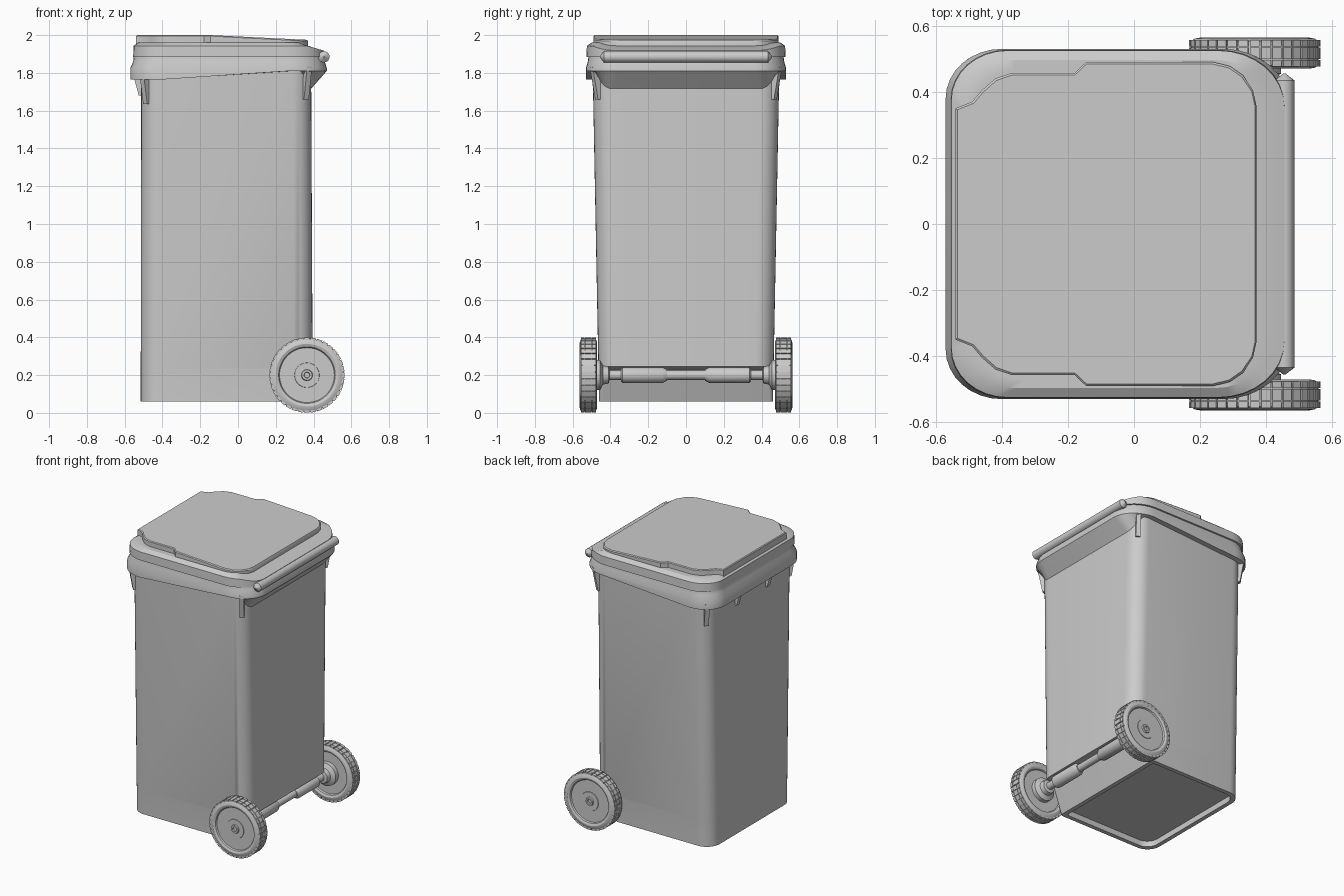
import bpy, bmesh, math
from mathutils import Vector, Matrix

if "Cube" in bpy.data.objects:
    bpy.data.objects.remove(bpy.data.objects["Cube"])


def finish(bm, name, angle=30):
    bmesh.ops.recalc_face_normals(bm, faces=bm.faces)
    me = bpy.data.meshes.new(name)
    bm.to_mesh(me)
    bm.free()
    ob = bpy.data.objects.new(name, me)
    bpy.context.collection.objects.link(ob)
    bpy.context.view_layer.objects.active = ob
    bpy.ops.object.select_all(action='DESELECT')
    ob.select_set(True)
    if angle:
        bpy.ops.object.shade_smooth_by_angle(angle=math.radians(angle))
    return ob


def outline(x0, x1, hy, front, back, z, k=8):
    """Rounded rectangle; front/back are (rx, ry) corner radii, z a number or f(x)."""
    pts = []
    for cx, cy, (rx, ry), a0 in ((x1, hy, back, 0), (x0, hy, front, 90),
                                 (x0, -hy, front, 180), (x1, -hy, back, 270)):
        ox = cx - math.copysign(rx, 1 if cx == x1 else -1)
        oy = cy - math.copysign(ry, cy)
        for i in range(k + 1):
            a = math.radians(a0 + 90 * i / k)
            x = ox + rx * math.cos(a)
            pts.append((x, oy + ry * math.sin(a), z(x) if callable(z) else z))
    return pts


def loft(name, rings, cap0=True, cap1=True, angle=30):
    bm = bmesh.new()
    rows = [[bm.verts.new(p) for p in r] for r in rings]
    n = len(rows[0])
    for a, b in zip(rows, rows[1:]):
        for i in range(n):
            j = (i + 1) % n
            bm.faces.new((a[i], a[j], b[j], b[i]))
    if cap0:
        bm.faces.new(rows[0])
    if cap1:
        bm.faces.new(rows[-1])
    return finish(bm, name, angle)


def lathe(name, prof, centre, n=40, extra=None, angle=30):
    """Turn (radius, y) points about a y-direction line through centre (x, z)."""
    bm = bmesh.new()
    rows = []
    for r, y in prof:
        rows.append([bm.verts.new((centre[0] + r * math.cos(math.tau * i / n), y,
                                   centre[1] + r * math.sin(math.tau * i / n))) for i in range(n)])
    for a, b in zip(rows, rows[1:]):
        for i in range(n):
            j = (i + 1) % n
            bm.faces.new((a[i], a[j], b[j], b[i]))
    bm.faces.new(rows[0])
    bm.faces.new(rows[-1])
    if extra:
        extra(bm)
    return finish(bm, name, angle)


def lerp(x, xa, za, xb, zb):
    t = min(1, max(0, (x - xa) / (xb - xa)))
    return za + (zb - za) * t


# body: recessed floor, cut-back lower rear for the axle, slightly flared sides
R = (0.10, 0.10)
loft("body", [
    outline(-0.485, 0.20, 0.43, (0.08, 0.08), (0.02, 0.02), 0.10),
    outline(-0.485, 0.20, 0.43, (0.08, 0.08), (0.02, 0.02), 0.06),
    outline(-0.515, 0.23, 0.46, R, (0.02, 0.02), 0.06),
    outline(-0.515, 0.30, 0.463, R, (0.04, 0.04), 0.23),
    outline(-0.515, 0.395, 0.464, R, R, 0.245),
    outline(-0.512, 0.387, 0.495, R, R, 1.86)])


# rim collar: lower edge steps up along the sides and slopes under the handle
def low(x):
    return lerp(x, -0.36, 1.765, -0.14, 1.81)


def low_in(x):
    return low(x) if x < 0.33 else lerp(x, 0.33, 1.81, 0.385, 1.715)


F, B = (0.17, 0.15), (0.20, 0.17)
loft("rim_collar", [
    outline(-0.505, 0.386, 0.49, R, R, low_in),
    outline(-0.57, 0.47, 0.53, F, B, low),
    outline(-0.57, 0.47, 0.53, F, B, 1.825),
    outline(-0.555, 0.46, 0.52, F, B, 1.86),
    outline(-0.552, 0.455, 0.517, F, B, 1.883)], cap0=False)


# lid: flanged base dropping towards the hinge, with a raised panel on top
def drop(z):
    return lambda x: z if x < 0.33 else min(z, 1.955 - (x - 0.33) * 0.3)


loft("lid_base", [
    outline(-0.555, 0.457, 0.527, F, B, 1.885),
    outline(-0.553, 0.455, 0.525, F, B, drop(1.943)),
    outline(-0.525, 0.44, 0.497, F, B, drop(1.962)),
    outline(-0.50, 0.375, 0.47, F, (0.13, 0.13), drop(1.962))])

half = [(-0.54, 0.35), (-0.49, 0.37), (-0.46, 0.405), (-0.42, 0.44), (-0.37, 0.457),
        (-0.18, 0.457), (-0.145, 0.49), (0.24, 0.49), (0.29, 0.478), (0.33, 0.45),
        (0.36, 0.405), (0.37, 0.36)]
panel = half + [(x, -y) for x, y in reversed(half)]
loft("lid_panel", [
    [(x, y, 1.94) for x, y in panel],
    [(x, y, lerp(x, -0.15, 1.995, 0.37, 1.968)) for x, y in panel],
    [(x * 0.99, y * 0.988, lerp(x, -0.15, 2.0, 0.37, 1.975)) for x, y in panel]])

# handle bar
lathe("handle", [(0.004, -0.455), (0.03, -0.435), (0.03, 0.435), (0.004, 0.455)],
      (0.455, 1.885), 16)


# gussets below the collar
def gusset(name, x, y, direction, top, bottom, reach):
    d = Vector(direction).normalized()
    s = Vector((-d.y, d.x)) * 0.015
    prof = [(-0.04, bottom), (0.012, bottom), (reach, top), (-0.04, top)]
    loft(name, [[(x + d.x * o + k * s.x, y + d.y * o + k * s.y, z) for o, z in prof]
                for k in (-1, 1)], angle=0)


for s, side in ((1, "left"), (-1, "right")):
    gusset("front_gusset_" + side, -0.513, s * 0.17, (-1, 0), 1.80, 1.68, 0.045)
    gusset("front_corner_gusset_" + side, -0.483, s * 0.463, (-1, s), 1.80, 1.635, 0.04)
    gusset("rear_corner_gusset_" + side, 0.356, s * 0.463, (0.6, s), 1.83, 1.66, 0.045)

# axle with two clamping sleeves
WC = (0.365, 0.2)
lathe("axle", [(0.025, -0.50), (0.025, 0.50)], WC, 16)
for s, side in ((1, "left"), (-1, "right")):
    lathe("axle_sleeve_" + side, [(0.03, s * 0.10), (0.042, s * 0.125),
                                  (0.042, s * 0.335), (0.03, s * 0.345)], WC, 16)


def wheel(s, side):
    def block(bm, a, r, y, size):
        m = (Matrix.Translation((WC[0], s * y, WC[1])) @ Matrix.Rotation(a, 4, 'Y')
             @ Matrix.Translation((r, 0, 0)) @ Matrix.Diagonal((*size, 1)))
        bmesh.ops.create_cube(bm, size=1, matrix=m)

    # tread blocks around the tyre
    def tread(bm):
        for i in range(36):
            for y, w in ((0.487, 0.02), (0.517, 0.034), (0.547, 0.02)):
                block(bm, math.tau * i / 36, 0.192, y, (0.014, w, 0.029))

    # spokes on the outer and inner face
    def spokes(bm):
        for i in range(8):
            block(bm, math.tau * (i + 0.5) / 8, 0.11, 0.517, (0.085, 0.056, 0.01))

    tyre = [(0.145, 0.485), (0.15, 0.476), (0.165, 0.47), (0.182, 0.473), (0.193, 0.481),
            (0.194, 0.517), (0.193, 0.553), (0.182, 0.561), (0.165, 0.564), (0.15, 0.558),
            (0.145, 0.549)]
    lathe("tyre_" + side, [(r, s * y) for r, y in tyre], WC, 48, tread)
    hub = [(0.025, 0.405), (0.045, 0.41), (0.05, 0.44), (0.08, 0.455), (0.08, 0.495),
           (0.148, 0.50), (0.148, 0.535), (0.07, 0.538), (0.065, 0.552), (0.03, 0.552),
           (0.027, 0.56), (0.016, 0.56), (0.014, 0.55)]
    lathe("wheel_hub_" + side, [(r, s * y) for r, y in hub], WC, 32, spokes)


wheel(1, "left")
wheel(-1, "right")
